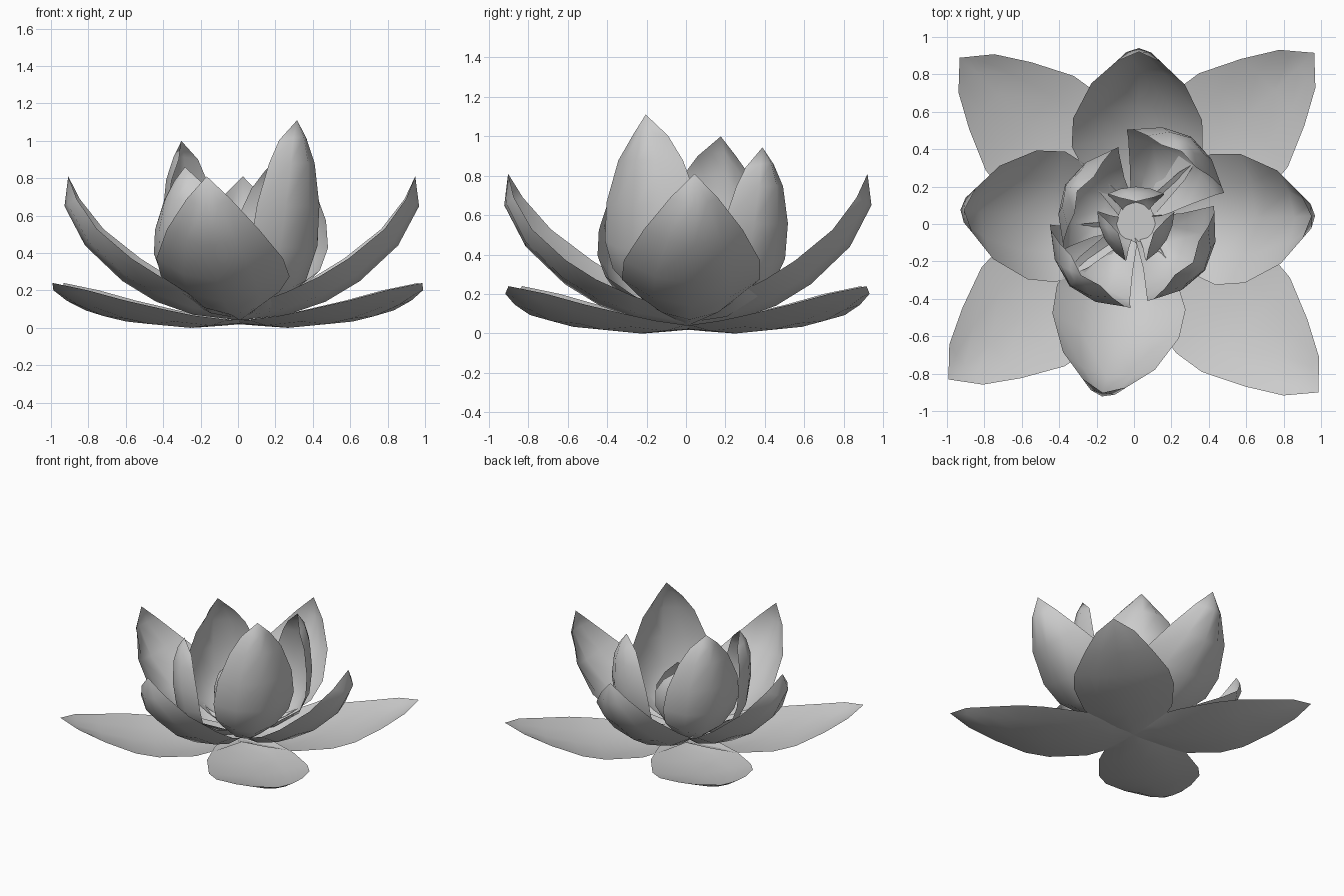
import bpy
import math
from mathutils import Vector

cube = bpy.data.objects.get("Cube")
if cube:
    bpy.data.objects.remove(cube, do_unlink=True)

grey = bpy.data.materials.new("petal_grey")
grey.use_nodes = True
grey.diffuse_color = (0.6, 0.6, 0.6, 1)
grey.node_tree.nodes["Principled BSDF"].inputs["Base Color"].default_value = (0.6, 0.6, 0.6, 1)

CENTRE = Vector((0.01, 0.01, 0))
ACROSS = (-1, -0.55, 0, 0.55, 1)


def add_mesh(name, verts, faces):
    mesh = bpy.data.meshes.new(name)
    mesh.from_pydata(verts, [], faces)
    mesh.materials.append(grey)
    mesh.update()
    obj = bpy.data.objects.new(name, mesh)
    bpy.context.collection.objects.link(obj)
    for p in mesh.polygons:
        p.use_smooth = True
    return obj


def petal(name, spine, cup, angle, reach=1.0, height=1.0):
    """Loft a cupped petal along a spine of (radius, height, half width)."""
    a = math.radians(angle)
    out, side = Vector((math.cos(a), math.sin(a), 0)), Vector((-math.sin(a), math.cos(a), 0))
    pts = [Vector((r * reach, z * height)) for r, z, w in spine]
    verts, faces, n = [], [], len(ACROSS)
    for i, (r, z, w) in enumerate(spine[:-1]):
        k = max(i, 1)
        t = (pts[k] - pts[k - 1]).normalized()
        for u in ACROSS:
            lift = cup * math.sqrt(w) * u * u
            verts.append(CENTRE + out * (pts[i].x - t.y * lift) + side * (w * u)
                         + Vector((0, 0, pts[i].y + t.x * lift)))
    for i in range(len(spine) - 2):
        for j in range(n - 1):
            k = i * n + j
            faces.append((k, k + n, k + n + 1, k + 1))
    # Close the petal at a single tip point
    tip, last = len(verts), len(verts) - n
    verts.append(CENTRE + out * pts[-1].x + Vector((0, 0, pts[-1].y)))
    faces += [(last + j, tip, last + j + 1) for j in range(n - 1)]
    return add_mesh(name, verts, faces)


# Low spreading petals on the diagonals
LOW = [(-0.02, 0.02, 0.1), (0.15, 0.01, 0.22), (0.35, 0.0, 0.32), (0.63, 0.02, 0.365),
       (0.8, 0.05, 0.345), (1.02, 0.11, 0.245), (1.2, 0.175, 0.14), (1.315, 0.24, 0)]
for name, angle, reach in (("back_left", 43.5, 1.0), ("back_right", 137, 0.98),
                           ("front_right", 220, 0.995), ("front_left", 317, 1.015)):
    petal("low_petal_" + name, LOW, 0.075, angle, reach)

# Raised petals between them
RAISED = [(0, 0.04, 0.06), (0.25, 0.07, 0.26), (0.45, 0.14, 0.35), (0.63, 0.25, 0.345),
          (0.83, 0.44, 0.25), (0.94, 0.65, 0.12), (0.92, 0.81, 0)]
for name, angle, reach in (("left", 2, 1.02), ("back", 89, 0.99),
                           ("right", 176, 1.0), ("front", 259, 1.01)):
    petal("raised_petal_" + name, RAISED, 0.24, angle, reach)

# Tall upright petals of differing height
TALL = [(0.03, 0.07, 0.05), (0.2, 0.1, 0.18), (0.36, 0.22, 0.28), (0.44, 0.42, 0.31),
        (0.465, 0.65, 0.285), (0.46, 0.88, 0.2), (0.43, 1.02, 0.11), (0.385, 1.11, 0)]
for name, angle, reach, height in (("front_left", 325, 0.97, 1.0), ("back_right", 152, 0.92, 0.9),
                                   ("back_left", 57, 1.17, 0.85), ("front_right", 224, 1.06, 0.775)):
    petal("tall_petal_" + name, TALL, 0.26, angle, reach, height)

# Small curled petals around the heart
HEART = [(0.03, 0.08, 0.03), (0.12, 0.15, 0.1), (0.18, 0.28, 0.15), (0.19, 0.42, 0.15),
         (0.16, 0.53, 0.09), (0.11, 0.59, 0)]
for name, angle in (("back", 90), ("right", 210), ("left", 330)):
    petal("heart_petal_" + name, HEART, 0.1, angle)

# Flat floor of the heart
ring = [CENTRE + Vector((0.11 * math.cos(k * math.pi / 4), 0.11 * math.sin(k * math.pi / 4), 0.14))
        for k in range(8)]
add_mesh("heart_floor", ring, [tuple(range(8))])
